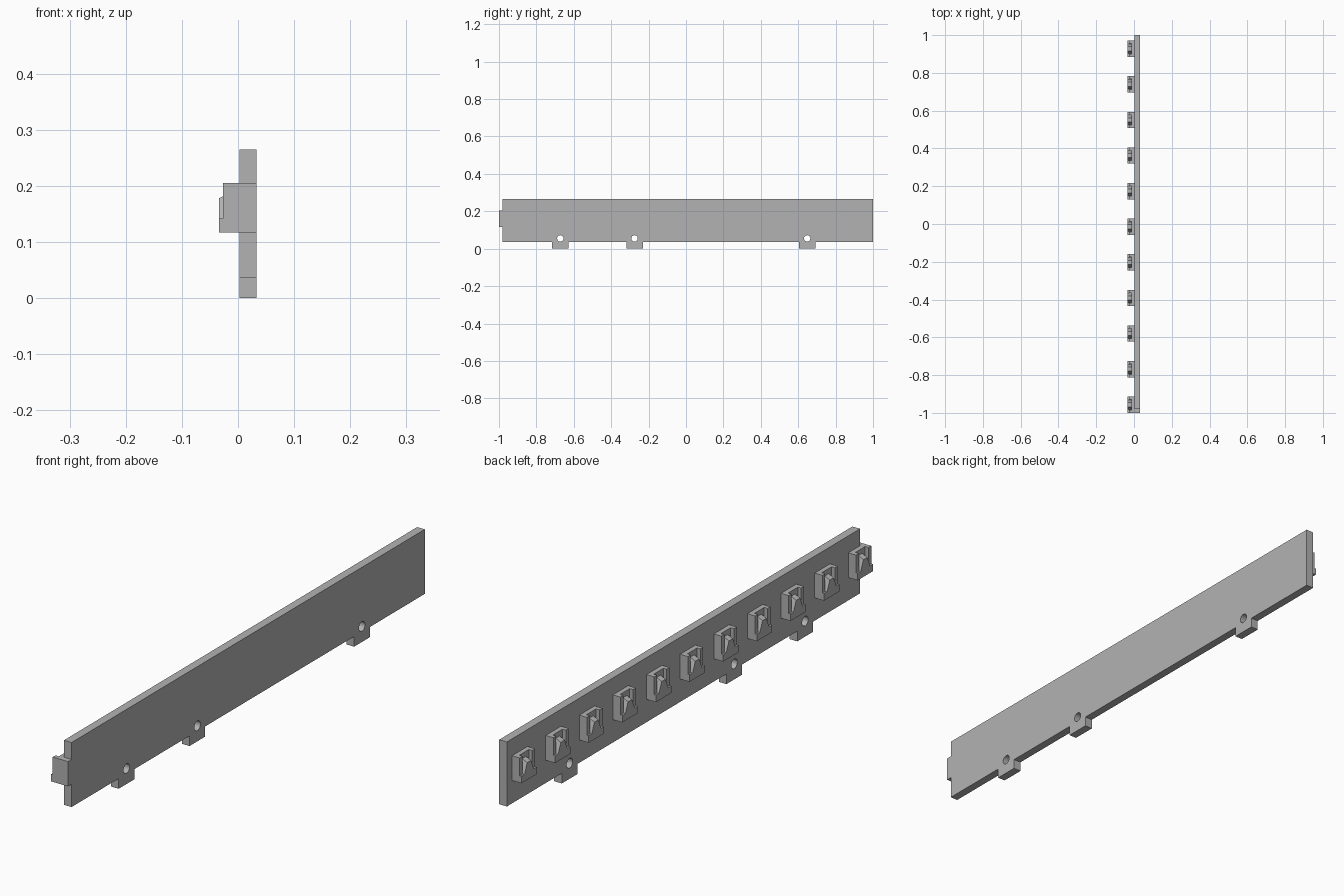
import bpy, bmesh
from mathutils import Vector

cube = bpy.data.objects.get("Cube")
if cube:
    bpy.data.objects.remove(cube, do_unlink=True)

grey = bpy.data.materials.new("plain grey")
grey.use_nodes = True
colour = (0.448, 0.448, 0.448, 1)
grey.diffuse_color = colour
grey.node_tree.nodes["Principled BSDF"].inputs["Base Color"].default_value = colour


def add_prism(bm, points, shift):
    """Fill a closed outline and push it along shift; returns the new end vertices."""
    face = bm.faces.new([bm.verts.new(p) for p in points])
    result = bmesh.ops.extrude_face_region(bm, geom=[face])
    ends = [v for v in result["geom"] if isinstance(v, bmesh.types.BMVert)]
    bmesh.ops.translate(bm, verts=ends, vec=Vector(shift))
    return ends


def finish(bm, name):
    bmesh.ops.recalc_face_normals(bm, faces=bm.faces)
    mesh = bpy.data.meshes.new(name)
    bm.to_mesh(mesh)
    bm.free()
    mesh.materials.append(grey)
    obj = bpy.data.objects.new(name, mesh)
    bpy.context.collection.objects.link(obj)
    return obj


# Plate: one outline with three mounting tabs below and a tongue at the front end
X_IN, X_OUT = 0.003, 0.033
Z_LOW, Z_HIGH = 0.036, 0.265
CLIP_LOW, CLIP_HIGH = 0.117, 0.205
Y_END = -0.98
TABS = (-0.672, -0.275, 0.648)

outline = [(Y_END, Z_LOW)]
for y in TABS:
    a, b = y - 0.044, y + 0.044
    outline += [(a, Z_LOW), (a, 0), (b, 0), (b, Z_LOW)]
outline += [(1, Z_LOW), (1, Z_HIGH), (Y_END, Z_HIGH), (Y_END, CLIP_HIGH),
            (-1, CLIP_HIGH), (-1, CLIP_LOW), (Y_END, CLIP_LOW)]
bm = bmesh.new()
add_prism(bm, [(X_IN, y, z) for y, z in outline], (X_OUT - X_IN, 0, 0))
plate = finish(bm, "plate")

# Round screw holes above the tabs
for y in TABS:
    bpy.ops.mesh.primitive_cylinder_add(vertices=32, radius=0.017, depth=0.2,
                                        location=(0.018, y, 0.055), rotation=(0, 1.570796, 0))
    cutter = bpy.context.object
    cutter.name = "hole_cutter"
    cutter.hide_render = True
    cut = plate.modifiers.new("hole", "BOOLEAN")
    cut.object = cutter
    cut.solver = "EXACT"
    bpy.context.view_layer.objects.active = plate
    bpy.ops.object.modifier_apply(modifier=cut.name)
    bpy.data.objects.remove(cutter, do_unlink=True)

# Clip: slotted body, lip at the bottom and a tapered latch in the slot
HALF, SLOT = 0.043, 0.027
FACE, TIP, FLOOR = -0.027, -0.034, -0.014
LIP_TOP = 0.142


def build_clip(name, y):
    bm = bmesh.new()
    body = [(X_IN, -HALF), (X_IN, HALF), (FACE, HALF), (FACE, SLOT),
            (FLOOR, SLOT), (FLOOR, -SLOT), (FACE, -SLOT), (FACE, -HALF)]
    add_prism(bm, [(px, py, LIP_TOP) for px, py in body], (0, 0, CLIP_HIGH - LIP_TOP))
    lip = [(X_IN, -HALF), (X_IN, HALF), (TIP, HALF), (TIP, -HALF)]
    add_prism(bm, [(px, py, CLIP_LOW) for px, py in lip], (0, 0, LIP_TOP - CLIP_LOW))
    latch = [(-0.026, LIP_TOP), (0.026, LIP_TOP), (0.011, 0.187), (-0.011, 0.187)]
    outer = add_prism(bm, [(FLOOR, py, pz) for py, pz in latch], (TIP - FLOOR, 0, 0))
    for v in outer:
        if v.co.z > 0.18:
            v.co.z -= 0.009
    bmesh.ops.translate(bm, verts=bm.verts, vec=(0, y, 0))
    return finish(bm, name)


for i in range(11):
    build_clip(f"clip_{i + 1}", -0.957 + i * 0.1885)
